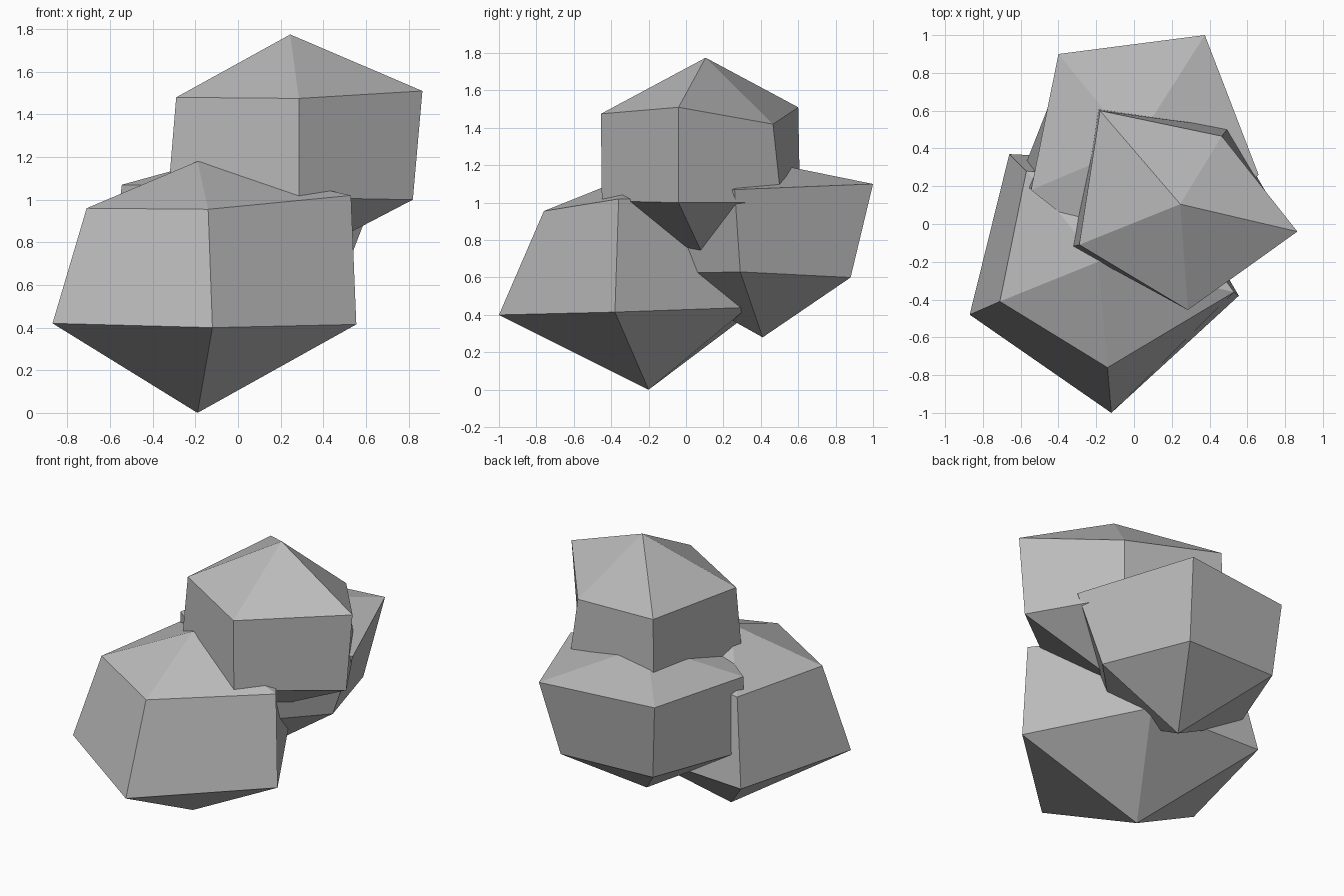
import bpy
import bmesh

# Remove the default object
default_cube = bpy.data.objects.get("Cube")
if default_cube:
    bpy.data.objects.remove(default_cube, do_unlink=True)

# One grey stone material
STONE_GREY = (0.5, 0.5, 0.5, 1.0)
stone = bpy.data.materials.new("stone_grey")
stone.use_nodes = True
stone.diffuse_color = STONE_GREY
shader = next(n for n in stone.node_tree.nodes if n.type == "BSDF_PRINCIPLED")
shader.inputs["Base Color"].default_value = STONE_GREY
shader.inputs["Roughness"].default_value = 0.9


def boulder(name, bottom, lower, upper, top):
    """Faceted stone: bottom point, lower ring, upper ring, top point."""
    bm = bmesh.new()
    low = [bm.verts.new(p) for p in lower]
    high = [bm.verts.new(p) for p in upper]
    foot = bm.verts.new(bottom)
    peak = bm.verts.new(top)
    count = len(low)
    for i in range(count):
        j = (i + 1) % count
        bm.faces.new((foot, low[j], low[i]))
        bm.faces.new((low[i], low[j], high[j], high[i]))
        bm.faces.new((high[i], high[j], peak))
    bmesh.ops.recalc_face_normals(bm, faces=bm.faces)
    mesh = bpy.data.meshes.new(name)
    bm.to_mesh(mesh)
    bm.free()
    mesh.materials.append(stone)
    stone_object = bpy.data.objects.new(name, mesh)
    bpy.context.collection.objects.link(stone_object)
    return stone_object


# Large boulder at the front
boulder(
    "front_boulder",
    bottom=(-.19, -.2, 0),
    lower=[(-.87, -.48, .42), (-.12, -1, .4), (.555, -.38, .415),
           (.14, .33, .44), (-.66, .37, .43)],
    upper=[(-.71, -.41, .96), (-.14, -.76, .955), (.53, -.36, 1.02),
           (.1, .23, 1.02), (-.57, .28, .98)],
    top=(-.19, -.2, 1.18),
)

# Medium boulder at the back
boulder(
    "back_boulder",
    bottom=(0, .41, .28),
    lower=[(-.6, .25, .62), (0, -.2, .62), (.49, .29, .63),
           (.3, .88, .6), (-.36, .86, .615)],
    upper=[(-.545, .18, 1.07), (0, -.25, 1.07), (.66, .26, 1.07),
           (.375, 1, 1.1), (-.4, .9, 1.1)],
    top=(0, .41, 1.22),
)

# Boulder resting on top of the other two
boulder(
    "top_boulder",
    bottom=(.245, .1, .7),
    lower=[(-.33, -.12, 1), (.285, -.45, 1.01), (.82, -.04, 1),
           (.5, .51, 1), (-.19, .61, 1)],
    upper=[(-.29, -.11, 1.48), (.285, -.455, 1.475), (.865, -.04, 1.51),
           (.465, .465, 1.42), (-.18, .6, 1.51)],
    top=(.245, .105, 1.775),
)
